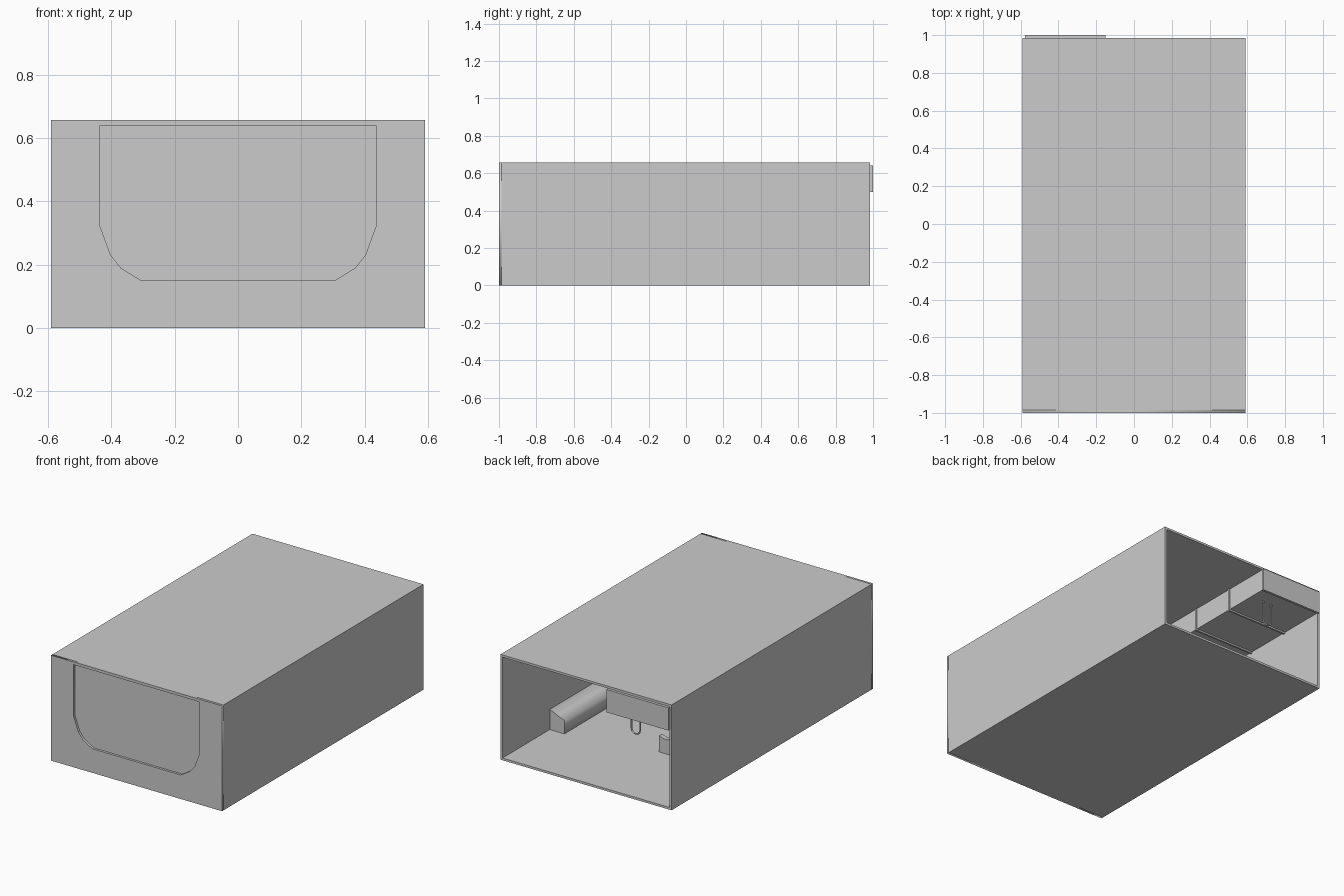
import bpy, math
from mathutils import Vector

if "Cube" in bpy.data.objects:
    bpy.data.objects.remove(bpy.data.objects["Cube"])


def box(name, x, y, z):
    """Axis-aligned box from (min, max) pairs."""
    bpy.ops.mesh.primitive_cube_add(size=1, location=[(a + b) / 2 for a, b in (x, y, z)])
    ob = bpy.context.object
    ob.name = name
    ob.scale = [b - a for a, b in (x, y, z)]
    bpy.ops.object.transform_apply(location=False, rotation=False, scale=True)
    return ob


def plate(name, outlines, y0, y1):
    """Flat plate in the xz plane; a second outline becomes a hole."""
    cu = bpy.data.curves.new(name, 'CURVE')
    cu.dimensions = '2D'
    cu.fill_mode = 'BOTH'
    cu.extrude = (y1 - y0) / 2
    for pts in outlines:
        sp = cu.splines.new('POLY')
        sp.points.add(len(pts) - 1)
        for p, (x, z) in zip(sp.points, pts):
            p.co = (x, z, 0, 1)
        sp.use_cyclic_u = True
    ob = bpy.data.objects.new(name, cu)
    ob.rotation_euler.x = math.pi / 2
    ob.location.y = (y0 + y1) / 2
    bpy.context.collection.objects.link(ob)
    bpy.ops.object.select_all(action='DESELECT')
    ob.select_set(True)
    bpy.context.view_layer.objects.active = ob
    bpy.ops.object.convert(target='MESH')
    bpy.context.object.name = name
    return bpy.context.object


W, H, T = 0.59, 0.657, 0.014          # half width, height, wall thickness
BACK = 0.985

# Shell: open at the back
box("floor", (-W, W), (-0.986, BACK), (0, T))
box("roof", (-W, W), (-0.986, BACK), (H - T, H))
for side, s in (("left", -1), ("right", 1)):
    xs = sorted((s * W, s * (W - T)))
    box(side + "_wall", xs, (-0.986, BACK), (T, H - T))

# Front wall with recessed opening and the panel closing it
half = [(0.305, 0.15), (0.37, 0.19), (0.402, 0.23), (0.435, 0.32), (0.435, 0.64)]
opening = half + [(-x, z) for x, z in reversed(half)]
frame = [(-W, 0), (W, 0), (W, H), (-W, H)]
plate("front_wall", [frame, opening], -1.0, -0.986)
plate("front_panel", [[(-0.45, 0.14), (0.45, 0.14), (0.45, 0.642), (-0.45, 0.642)]],
      -0.986, -0.980)

# Overhead cabinet along the left wall, with end panel and seam ribs
CX, CZ = (-0.575, -0.155), (0.505, 0.642)
box("overhead_cabinet", CX, (-0.975, BACK), CZ)
box("cabinet_end_panel", (-0.578, -0.15), (BACK, 1.0), (0.5, 0.642))
for i in range(1, 7):
    y = BACK - 0.3 * i
    box("cabinet_rib", (-0.575, -0.15), (y - 0.006, y + 0.006), (0.495, 0.642))

# Hanging strap loop under the cabinet
cu = bpy.data.curves.new("hanging_loop", 'CURVE')
cu.dimensions = '3D'
cu.bevel_depth = 0.005
cu.bevel_resolution = 1
path = [(-0.03, 0.505)]
path += [(-0.03 * math.cos(t * math.pi / 8), 0.385 - 0.03 * math.sin(t * math.pi / 8))
         for t in range(9)]
path += [(0.03, 0.505)]
sp = cu.splines.new('POLY')
sp.points.add(len(path) - 1)
for p, (x, z) in zip(sp.points, path):
    p.co = (-0.274 + x, 0.886, z, 1)
bpy.context.collection.objects.link(bpy.data.objects.new("hanging_loop", cu))

# Low sloped ledges on the floor along both walls
ledge = [(0.576, T), (0.576, 0.14), (0.475, 0.097), (0.475, T)]
plate("right_floor_ledge", [ledge], -0.52, 0.52)
plate("left_floor_ledge", [[(-x, z) for x, z in ledge]], -0.52, 0.52)

# Small notched block standing on the floor
plate("floor_block", [[(-0.10, T), (-0.10, 0.115), (-0.13, 0.105), (-0.16, 0.105),
                       (-0.19, 0.115), (-0.19, T)]], 0.38, 0.41)
